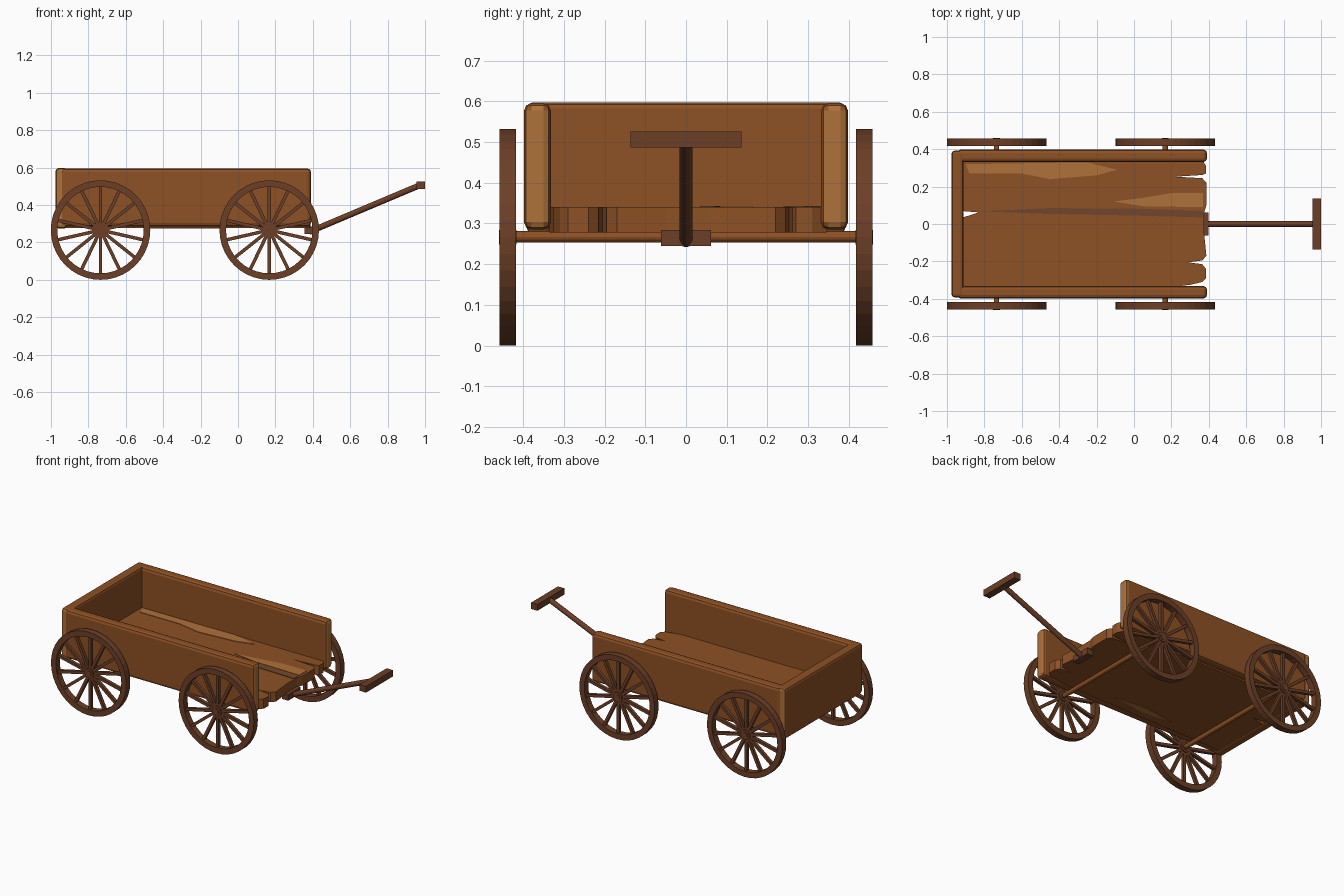
import bpy, bmesh, math
from mathutils import Matrix, Vector

if "Cube" in bpy.data.objects:
    bpy.data.objects.remove(bpy.data.objects["Cube"])


def material(name, rgb):
    m = bpy.data.materials.new(name)
    m.diffuse_color = (*rgb, 1)
    m.use_nodes = True
    m.node_tree.nodes["Principled BSDF"].inputs["Base Color"].default_value = m.diffuse_color
    return m


WOOD = material("brown wood", (0.27, 0.082, 0.018))
DARK = material("dark wood", (0.15, 0.050, 0.020))
TAN = material("tan end grain", (0.42, 0.165, 0.042))
SEAM = material("seam brown", (0.165, 0.062, 0.026))


def finish(name, bm, *mats):
    bmesh.ops.recalc_face_normals(bm, faces=bm.faces)
    me = bpy.data.meshes.new(name)
    bm.to_mesh(me)
    bm.free()
    for m in mats:
        me.materials.append(m)
    ob = bpy.data.objects.new(name, me)
    bpy.context.collection.objects.link(ob)
    return ob


def add_box(bm, size, matrix):
    bmesh.ops.create_cube(bm, size=1, matrix=matrix @ Matrix.Diagonal((*size, 1)))


def block(name, lo, hi, mats, bevel=0.0, end_axis=None):
    """Bevelled box; faces along end_axis take the second material."""
    lo, hi = Vector(lo), Vector(hi)
    bm = bmesh.new()
    add_box(bm, hi - lo, Matrix.Translation((lo + hi) / 2))
    if bevel:
        bmesh.ops.bevel(bm, geom=bm.edges[:], offset=bevel, segments=2,
                        profile=0.5, affect='EDGES')
    bm.normal_update()
    if end_axis is not None:
        for f in bm.faces:
            if abs(f.normal[end_axis]) > 0.9:
                f.material_index = 1
    return finish(name, bm, *mats)


def slab(name, pts, z0, z1, mat):
    """Flat outline in x, y extruded from z0 to z1."""
    bm = bmesh.new()
    face = bm.faces.new([bm.verts.new((x, y, z0)) for x, y in pts])
    ext = bmesh.ops.extrude_face_region(bm, geom=[face])
    verts = [g for g in ext["geom"] if isinstance(g, bmesh.types.BMVert)]
    bmesh.ops.translate(bm, verts=verts, vec=(0, 0, z1 - z0))
    return finish(name, bm, mat)


def rod(name, a, b, r, mat, sides=12):
    a, b = Vector(a), Vector(b)
    bm = bmesh.new()
    rot = (b - a).to_track_quat('Z', 'Y').to_matrix().to_4x4()
    bmesh.ops.create_cone(bm, cap_ends=True, segments=sides, radius1=r, radius2=r,
                          depth=(b - a).length,
                          matrix=Matrix.Translation((a + b) / 2) @ rot)
    return finish(name, bm, mat)


# Side boards and tail board
for tag, s in (("right", -1), ("left", 1)):
    ys = sorted((s * 0.332, s * 0.398))
    block(tag + "_side_board", (-0.945, ys[0], 0.285), (0.39, ys[1], 0.595),
          (WOOD, TAN), 0.018, 0)
block("tail_board", (-0.975, -0.392, 0.275), (-0.912, 0.392, 0.597), (WOOD, TAN), 0.015, 1)

# Floor with split plank ends
slab("floor", [(-0.93, 0.345), (-0.93, 0.07), (-0.83, 0.062), (-0.93, 0.03),
               (-0.93, -0.345), (0.22, -0.335), (0.30, -0.325), (0.365, -0.31),
               (0.385, -0.29), (0.385, -0.24), (0.365, -0.215), (0.29, -0.205),
               (0.365, -0.195), (0.387, -0.17), (0.375, -0.05), (0.375, 0.06),
               (0.387, 0.10), (0.387, 0.22), (0.365, 0.245), (0.22, 0.253),
               (0.365, 0.262), (0.385, 0.27), (0.385, 0.31), (0.365, 0.345)],
     0.278, 0.34, WOOD)

# Worn streaks and the plank seam
slab("long_worn_streak", [(-0.90, 0.32), (-0.88, 0.27), (-0.60, 0.27), (-0.45, 0.24),
                          (-0.20, 0.26), (-0.09, 0.29), (-0.25, 0.33)], 0.339, 0.343, TAN)
slab("short_worn_streak", [(-0.11, 0.12), (0.05, 0.095), (0.37, 0.09), (0.37, 0.165),
                           (0.20, 0.165), (0.05, 0.14)], 0.339, 0.343, TAN)
slab("plank_seam", [(-0.82, 0.068), (-0.50, 0.055), (0.0, 0.045), (0.37, 0.035),
                    (0.37, 0.07), (0.0, 0.082), (-0.45, 0.085)], 0.339, 0.343, SEAM)
slab("underside_streak", [(-0.50, -0.27), (-0.30, -0.29), (-0.08, -0.26),
                          (-0.30, -0.24)], 0.275, 0.279, TAN)

# Axles and wheels
R, SPOKES, SEG = 0.266, 14, 40
for end, cx in (("rear", -0.735), ("front", 0.167)):
    rod(end + "_axle", (cx, -0.43, 0.267), (cx, 0.43, 0.267), 0.014, WOOD)
    for tag, s in (("right", -1), ("left", 1)):
        centre = Matrix.Translation((cx, s * 0.438, R))
        bm = bmesh.new()
        # rim: square ring
        rings = []
        for i in range(SEG):
            a = 2 * math.pi * i / SEG
            rings.append([bm.verts.new(centre @ Vector((r * math.sin(a), y, r * math.cos(a))))
                          for r, y in ((R, -0.02), (R, 0.02), (0.231, 0.02), (0.231, -0.02))])
        for i in range(SEG):
            p, q = rings[i], rings[(i + 1) % SEG]
            for k in range(4):
                bm.faces.new((p[k], p[(k + 1) % 4], q[(k + 1) % 4], q[k]))
        # spokes
        for i in range(SPOKES):
            turn = Matrix.Rotation(2 * math.pi * i / SPOKES, 4, 'Y')
            add_box(bm, (0.018, 0.02, 0.22),
                    centre @ turn @ Matrix.Translation((0, 0, 0.127)))
        # hub
        for r, d in ((0.032, 0.034), (0.018, 0.042)):
            bmesh.ops.create_cone(bm, cap_ends=True, segments=16, radius1=r, radius2=r,
                                  depth=d, matrix=centre @ Matrix.Rotation(math.pi / 2, 4, 'X'))
        finish(end + "_" + tag + "_wheel", bm, DARK)

# Pull handle: bracket, shaft and grip
block("handle_bracket", (0.355, -0.062, 0.245), (0.398, 0.062, 0.284), (DARK,))
rod("handle_shaft", (0.38, 0, 0.256), (0.975, 0, 0.507), 0.016, DARK)
block("handle_grip", (0.955, -0.136, 0.486), (1.0, 0.136, 0.526), (DARK,))
